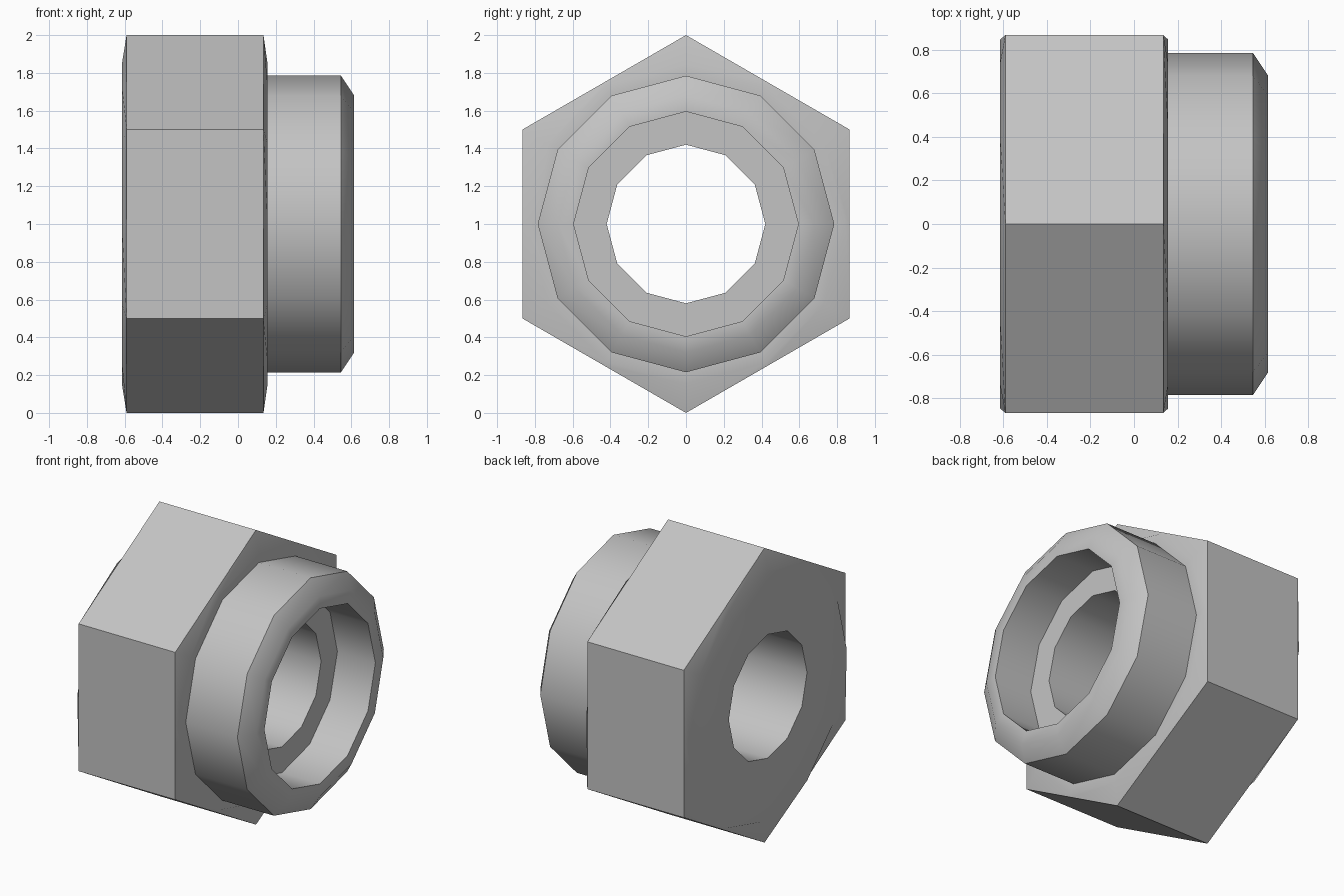
import bpy
import bmesh
from math import cos, sin, radians, sqrt

cube = bpy.data.objects.get("Cube")
if cube:
    bpy.data.objects.remove(cube, do_unlink=True)

SIDES = 12

# Single metal colour
steel = bpy.data.materials.new("plain_grey_metal")
steel.use_nodes = True
colour = (0.55, 0.55, 0.55, 1)
steel.diffuse_color = colour
steel.node_tree.nodes["Principled BSDF"].inputs["Base Color"].default_value = colour


def ring(bm, x, radius, hexagonal=False):
    """Twelve points around the x axis; a hexagon uses corners and side middles."""
    verts = []
    for k in range(SIDES):
        a = radians(360 / SIDES * k)
        r = radius * sqrt(3) / 2 if hexagonal and k % 2 == 0 else radius
        verts.append(bm.verts.new((x, r * cos(a), 1 + r * sin(a))))
    return verts


def ring_solid(name, profile):
    """Loft a closed loop of rings into a hollow solid."""
    bm = bmesh.new()
    rings = [ring(bm, *p) for p in profile]
    for a, b in zip(rings, rings[1:] + rings[:1]):
        for k in range(SIDES):
            n = (k + 1) % SIDES
            bm.faces.new((a[k], a[n], b[n], b[k]))
    bmesh.ops.recalc_face_normals(bm, faces=bm.faces)
    mesh = bpy.data.meshes.new(name)
    bm.to_mesh(mesh)
    bm.free()
    mesh.materials.append(steel)
    obj = bpy.data.objects.new(name, mesh)
    bpy.context.collection.objects.link(obj)
    bpy.ops.object.select_all(action="DESELECT")
    obj.select_set(True)
    bpy.context.view_layer.objects.active = obj
    bpy.ops.object.shade_smooth_by_angle(angle=radians(40))
    return obj


# Hexagonal body, round collar, counterbore and through hole in one loop
ring_solid("hex_nut_with_collar", [
    (-0.615, 0.42),          # back hole rim
    (-0.615, 0.845),         # back face
    (-0.59, 1.0, True),      # hexagon back edge
    (0.135, 1.0, True),      # hexagon collar-side edge
    (0.157, 0.845),          # shoulder
    (0.157, 0.785),          # collar root
    (0.545, 0.785),          # collar wall
    (0.615, 0.68),           # collar chamfer
    (0.615, 0.595),          # counterbore rim
    (0.33, 0.595),           # counterbore floor
    (0.33, 0.42),            # through hole
])
